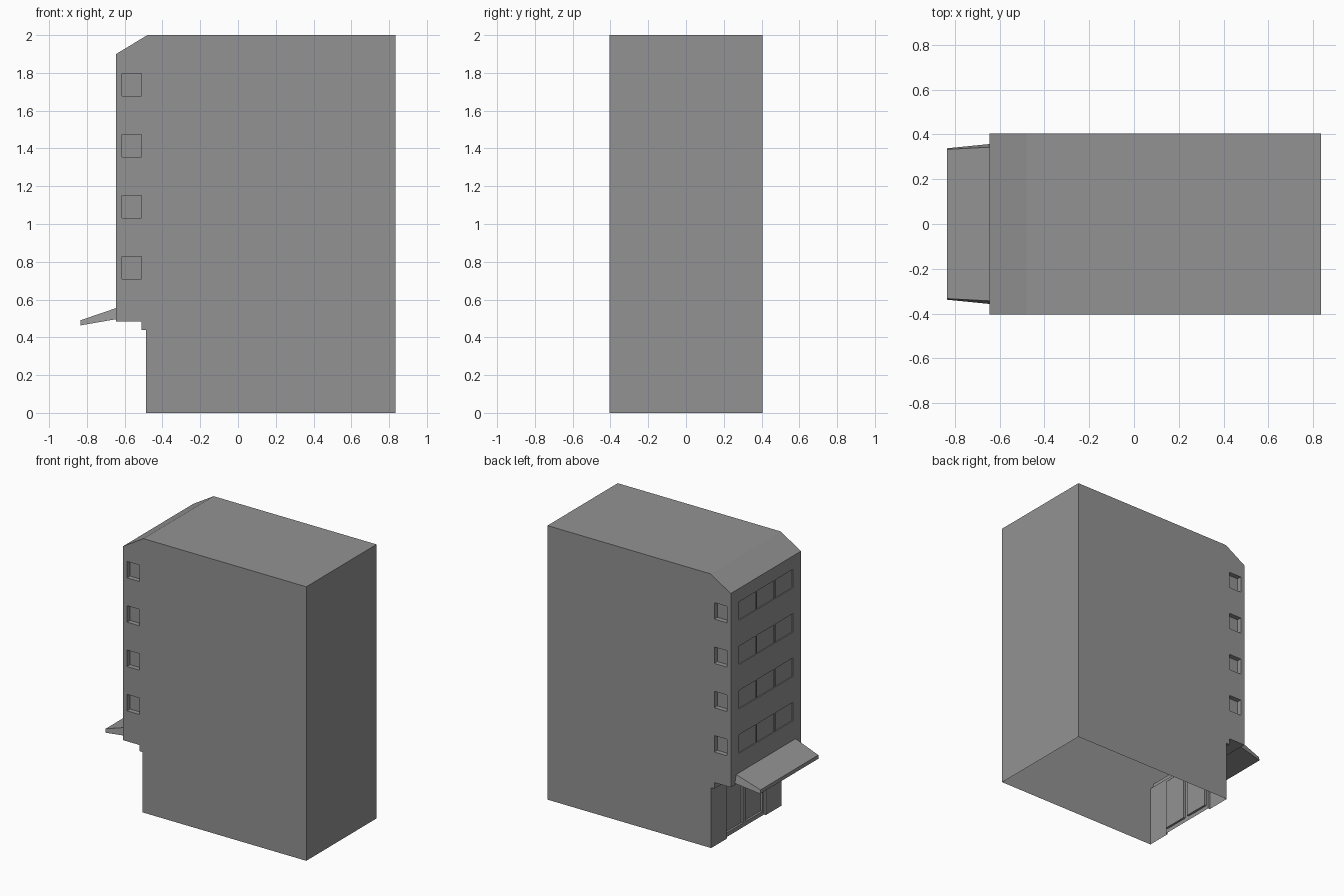
import bpy, bmesh

if "Cube" in bpy.data.objects:
    bpy.data.objects.remove(bpy.data.objects["Cube"])

grey = bpy.data.materials.new("dark_grey")
grey.diffuse_color = (0.29, 0.29, 0.29, 1)
grey.use_nodes = True
grey.node_tree.nodes["Principled BSDF"].inputs["Base Color"].default_value = grey.diffuse_color

def link(name, bm):
    me = bpy.data.meshes.new(name)
    bm.to_mesh(me)
    bm.free()
    me.materials.append(grey)
    ob = bpy.data.objects.new(name, me)
    bpy.context.collection.objects.link(ob)
    return ob

def extrude_profile(name, pts, half_y):
    """Closed prism from an XZ outline; half_y gives the y half-width per point."""
    bm = bmesh.new()
    a = [bm.verts.new((x, -h, z)) for (x, z), h in zip(pts, half_y)]
    b = [bm.verts.new((x, h, z)) for (x, z), h in zip(pts, half_y)]
    bm.faces.new(a)
    bm.faces.new(b[::-1])
    n = len(pts)
    for i in range(n):
        j = (i + 1) % n
        bm.faces.new((a[i], b[i], b[j], a[j]))
    bmesh.ops.recalc_face_normals(bm, faces=bm.faces)
    return link(name, bm)

def boxes(name, spans):
    """One mesh holding a box for every (x0, x1, y0, y1, z0, z1)."""
    bm = bmesh.new()
    for x0, x1, y0, y1, z0, z1 in spans:
        for v in bmesh.ops.create_cube(bm, size=1)["verts"]:
            v.co = (x0 + (v.co.x + .5) * (x1 - x0),
                    y0 + (v.co.y + .5) * (y1 - y0),
                    z0 + (v.co.z + .5) * (z1 - z0))
    ob = link(name, bm)
    ob.hide_render = True
    return ob

def carve(target, spans):
    cutter = boxes("cutter", spans)
    mod = target.modifiers.new("carve", 'BOOLEAN')
    mod.operation, mod.solver, mod.object = 'DIFFERENCE', 'EXACT', cutter
    bpy.context.view_layer.objects.active = target
    bpy.ops.object.modifier_apply(modifier=mod.name)
    bpy.data.objects.remove(cutter)

# Main block with overhanging upper storeys and chamfered roof edge
W, FRONT, SHOP = 0.405, -0.645, -0.487
outline = [(SHOP, 0), (0.835, 0), (0.835, 2), (-0.48, 2), (FRONT, 1.9),
           (FRONT, 0.485), (-0.512, 0.485), (-0.512, 0.44), (SHOP, 0.44)]
building = extrude_profile("building", outline, [W] * len(outline))

# Window recesses: three panes on the street face, one on each flank
windows = []
for i in range(4):
    zc = 1.738 - i * 0.3235
    for k in (-1, 0, 1):
        yc = k * 0.212
        windows.append((FRONT - 0.1, FRONT + 0.007, yc - 0.1, yc + 0.1, zc - 0.07, zc + 0.065))
    for y0, y1 in ((-W - 0.1, -W + 0.035), (W - 0.035, W + 0.1)):
        windows.append((-0.613, -0.512, y0, y1, zc - 0.06, zc + 0.06))
carve(building, windows)

# Double door: shallow pocket, then two deeper panes
carve(building, [(SHOP - 0.02, SHOP + 0.015, -0.225, 0.225, -0.1, 0.41)])
carve(building, [(SHOP - 0.02, SHOP + 0.03, c - 0.095, c + 0.095, 0.03, 0.395)
                 for c in (-0.112, 0.112)])

# The underside is open
bm = bmesh.new()
bm.from_mesh(building.data)
floor = [f for f in bm.faces if all(abs(v.co.z) < 1e-4 for v in f.verts)]
bmesh.ops.delete(bm, geom=floor, context='FACES')
bm.to_mesh(building.data)
bm.free()

# Sloping awning over the entrance
extrude_profile("awning", [(FRONT, 0.555), (-0.835, 0.49), (-0.835, 0.463), (FRONT, 0.496)],
                [0.343, 0.333, 0.338, 0.357])
